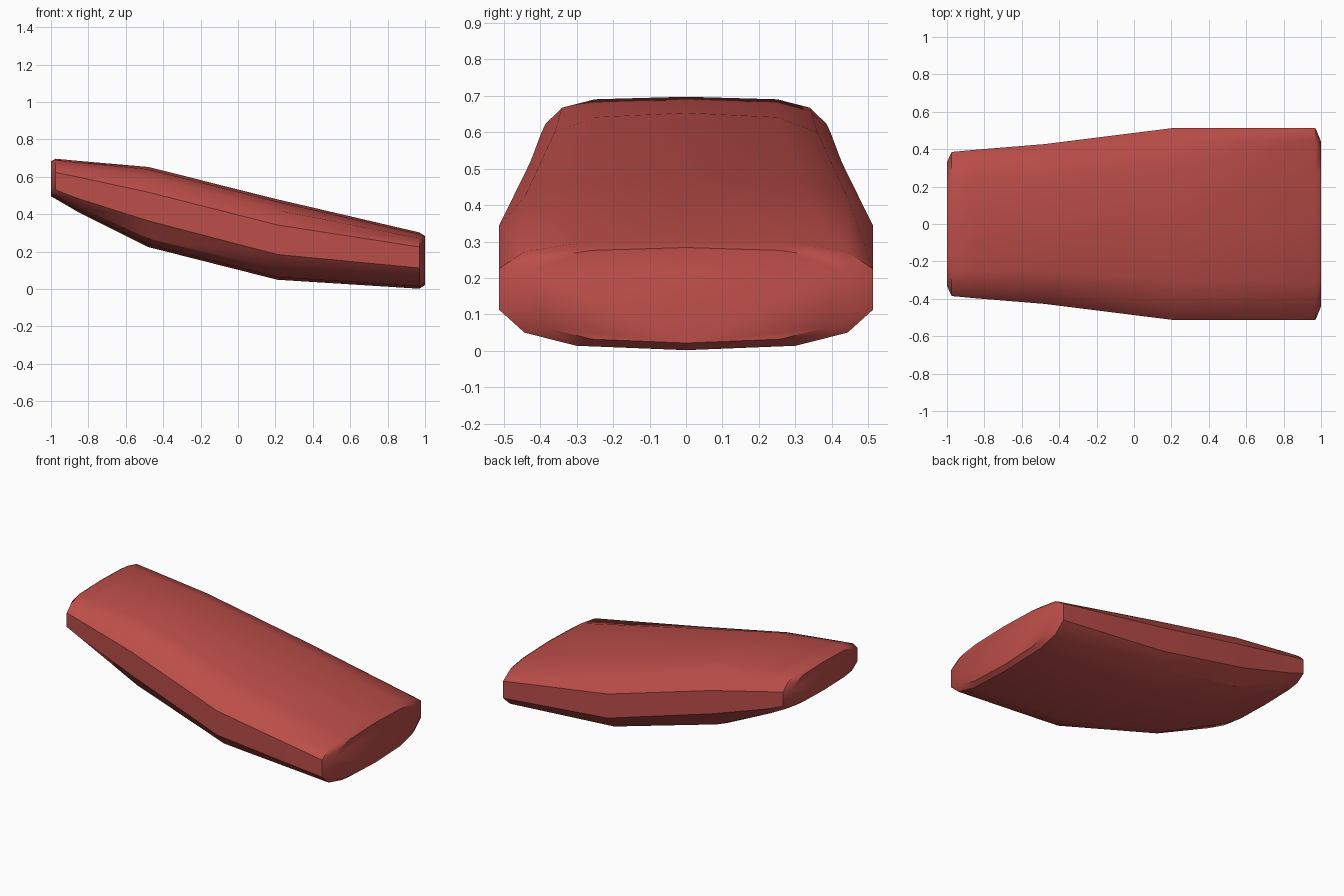
import bpy, bmesh, math

if "Cube" in bpy.data.objects:
    bpy.data.objects.remove(bpy.data.objects["Cube"])

# Painted shell colour
red = bpy.data.materials.new("brick_red")
red.diffuse_color = (0.5, 0.075, 0.066, 1)
red.use_nodes = True
red.node_tree.nodes["Principled BSDF"].inputs["Base Color"].default_value = red.diffuse_color

# Stations: x, half width, shoulder width, crown width,
# then z of: top, crown, shoulder, upper edge, lower edge, chine, keel side, bottom
STATIONS = [
    (-0.975, 0.385, 0.340, 0.25, 0.697, 0.690, 0.667, 0.623, 0.530, 0.500, 0.488, 0.482),
    (-0.860, 0.396, 0.345, 0.25, 0.686, 0.678, 0.652, 0.600, 0.486, 0.440, 0.423, 0.415),
    (-0.480, 0.427, 0.360, 0.25, 0.653, 0.641, 0.600, 0.518, 0.365, 0.270, 0.238, 0.225),
    (0.210, 0.513, 0.443, 0.30, 0.480, 0.467, 0.422, 0.343, 0.185, 0.103, 0.064, 0.050),
    (0.970, 0.513, 0.443, 0.30, 0.303, 0.294, 0.272, 0.225, 0.113, 0.050, 0.014, 0.002),
]


def section(s):
    """Closed ring of points, mirrored across y = 0."""
    x, w, sh, cr, *z = s
    half = list(zip((0, cr, sh, w, w, sh, cr, 0), z))
    ring = half + [(-y, h) for y, h in reversed(half[1:-1])]
    return [(x, y, h) for y, h in ring]


def end_ring(ring, x, sy, sz):
    """Slightly smaller ring for a chamfered end."""
    zs = [p[2] for p in ring]
    mid = (min(zs) + max(zs)) / 2
    return [(x, y * sy, mid + (z - mid) * sz) for _, y, z in ring]


rings = [section(s) for s in STATIONS]
rings.insert(0, end_ring(rings[0], -1.0, 0.86, 0.87))
rings.append(end_ring(rings[-1], 1.0, 0.86, 0.87))

# Tapered curved shell lofted through the rings, with flat ends
bm = bmesh.new()
loops = [[bm.verts.new(p) for p in r] for r in rings]
n = len(rings[0])
for a, b in zip(loops, loops[1:]):
    for i in range(n):
        j = (i + 1) % n
        bm.faces.new((a[i], a[j], b[j], b[i]))
bm.faces.new(loops[0])
bm.faces.new(loops[-1])
bmesh.ops.recalc_face_normals(bm, faces=bm.faces)
mesh = bpy.data.meshes.new("shell")
bm.to_mesh(mesh)
bm.free()
mesh.materials.append(red)
shell = bpy.data.objects.new("shell", mesh)
bpy.context.collection.objects.link(shell)
bpy.context.view_layer.objects.active = shell
shell.select_set(True)
bpy.ops.object.shade_smooth_by_angle(angle=math.radians(35))
